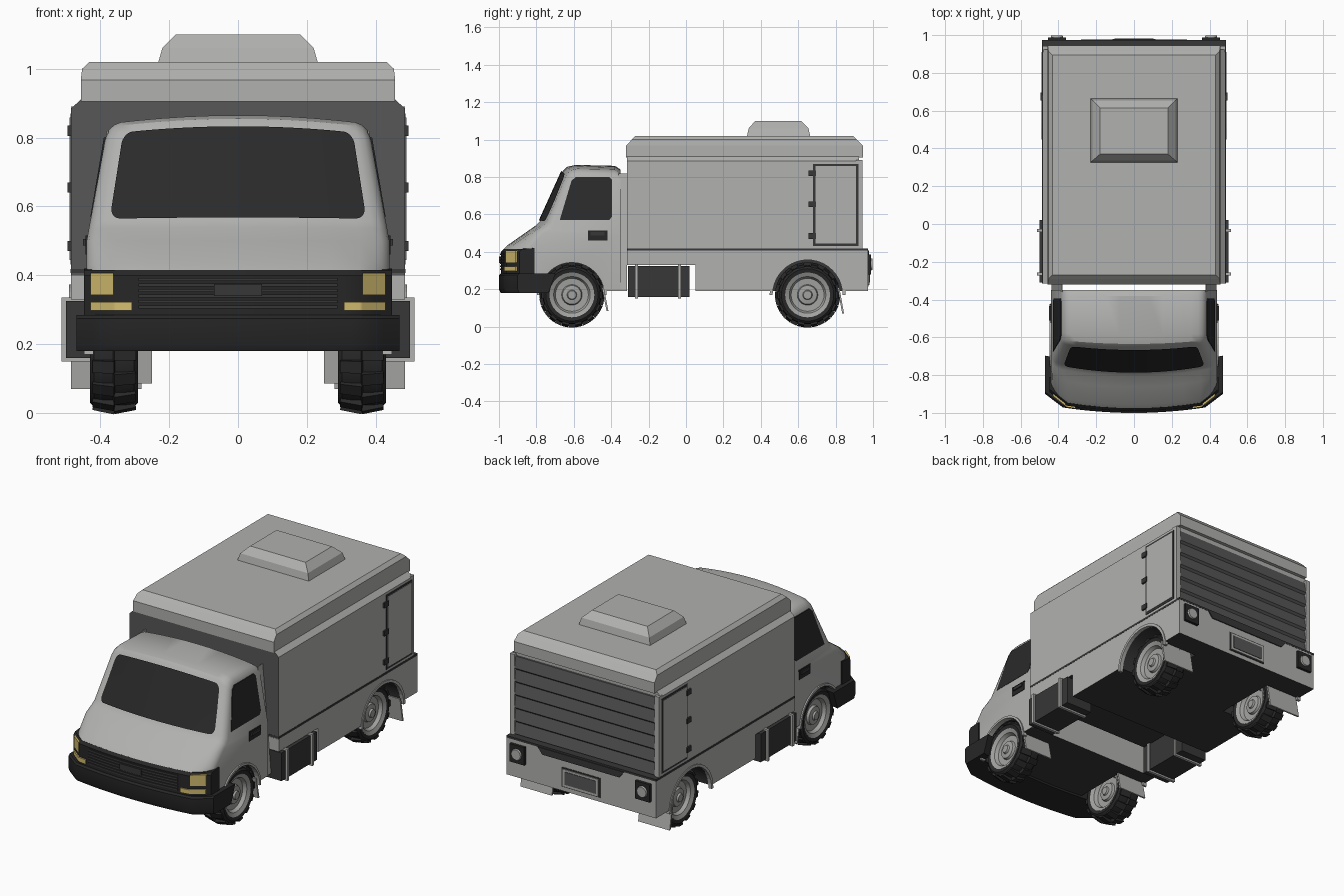
import bpy, bmesh, math
from mathutils import Matrix, Vector

if "Cube" in bpy.data.objects:
    bpy.data.objects.remove(bpy.data.objects["Cube"])


def mat(name, r, g, b):
    m = bpy.data.materials.new(name)
    m.use_nodes = True
    m.diffuse_color = (r, g, b, 1)
    m.node_tree.nodes["Principled BSDF"].inputs["Base Color"].default_value = (r, g, b, 1)
    return m


BODY = mat("light grey paint", .44, .44, .43)
PANEL = mat("dark grey panel", .095, .095, .095)
BLACK = mat("black plastic", .02, .02, .02)
GLASS = mat("dark glass", .023, .023, .023)
TYRE = mat("tyre rubber", .022, .022, .022)
RIM = mat("wheel metal", .36, .36, .35)
LAMP = mat("yellow lamp", .66, .51, .16)
TRIM = mat("charcoal trim", .038, .038, .038)


def make(name, bm, mats, rule=None, smooth=None):
    bmesh.ops.recalc_face_normals(bm, faces=bm.faces)
    bm.normal_update()
    if rule:
        for f in bm.faces:
            f.material_index = rule(f)
    me = bpy.data.meshes.new(name)
    bm.to_mesh(me)
    bm.free()
    for m in mats if isinstance(mats, list) else [mats]:
        me.materials.append(m)
    ob = bpy.data.objects.new(name, me)
    bpy.context.collection.objects.link(ob)
    if smooth:
        shade(ob, smooth)
    return ob


def activate(ob):
    bpy.ops.object.select_all(action='DESELECT')
    ob.select_set(True)
    bpy.context.view_layer.objects.active = ob


def shade(ob, angle):
    activate(ob)
    bpy.ops.object.shade_smooth_by_angle(angle=math.radians(angle))


def loft(rings, caps=True, closed=True):
    bm = bmesh.new()
    vs = [[bm.verts.new(p) for p in r] for r in rings]
    n = len(vs[0])
    for a, b in zip(vs, vs[1:]):
        for i in range(n if closed else n - 1):
            j = (i + 1) % n
            bm.faces.new((a[i], a[j], b[j], b[i]))
    if caps:
        bm.faces.new(vs[0])
        bm.faces.new(vs[-1])
    return bm


def box(name, x, y, z, m):
    pts = [(x[0], y[0]), (x[1], y[0]), (x[1], y[1]), (x[0], y[1])]
    return make(name, loft([[(*p, h) for p in pts] for h in z]), m)


def prism(name, pts, x0, x1, m, rule=None):
    """Side profile (y, z) extruded across x."""
    return make(name, loft([[(x, *p) for p in pts] for x in (x0, x1)]), m, rule)


def lathe(name, profile, centre, m, caps=True, seg=32):
    """Profile (radius, x) spun about the axle."""
    cx, cy, cz = centre
    rings = [[(cx + x, cy + r * math.cos(i * math.tau / seg), cz + r * math.sin(i * math.tau / seg))
              for i in range(seg)] for r, x in profile]
    return make(name, loft(rings, caps), m, smooth=35)


def cut_wheel_wells(ob, y, radius):
    for s in (-1, 1):
        well = lathe("wheel_well_cutter", [(radius, s * .26), (radius, s * .6)], (0, y, .17), TRIM)
        mod = ob.modifiers.new("well", 'BOOLEAN')
        mod.object, mod.operation, mod.solver = well, 'DIFFERENCE', 'EXACT'
        mod.material_mode = 'TRANSFER'
        activate(ob)
        bpy.ops.object.modifier_apply(modifier=mod.name)
        bpy.data.objects.remove(well)


def clamp(v):
    return max(0, min(1, v))


def width(z):
    return .44 - max(0, z - .5) * .17


def bend(s, y, z, w=None):
    """Bow the nose in plan, sweep its corners, arch the roof and lean the sides in."""
    bow = .045 * s * s * clamp((-.55 - y) / .2)
    corner = .055 * clamp((abs(s) - .8) / .2) * clamp((-.85 - y) / .1)
    return s * (w or width(z)), y + bow + corner, z - .025 * s * s * clamp((z - .5) / .35)


def bowed(name, profile, s0, s1, w, m, n=20):
    rings = [[bend(s0 + (s1 - s0) * i / n, y, z, w) for y, z in profile] for i in range(n + 1)]
    return make(name, loft(rings), m, smooth=30)


def rect(y0, y1, z0, z1):
    return [(y0, z0), (y0, z1), (y1, z1), (y1, z0)]


# Cab shell with rounded side edges
side = [(-.35, .19), (-.35, .84), (-.38, .86), (-.59, .865), (-.635, .855), (-.66, .83),
        (-.78, .565), (-.805, .54), (-.955, .435), (-.978, .412), (-.978, .19)]
half = [(1, .94), (.985, .972), (.95, .992), (.9, 1), (.8, 1), (.6, 1), (.4, 1), (.2, 1)]
stations = [(-s, f) for s, f in half] + [(0, 1)] + half[::-1]
bm = loft([[(s, -.35 + (y + .35) * f, .19 + (z - .19) * f) for y, z in side] for s, f in stations])
bmesh.ops.bisect_plane(bm, geom=bm.verts[:] + bm.edges[:] + bm.faces[:],
                       plane_co=(0, 0, .5), plane_no=(0, 0, 1))
for v in bm.verts:
    v.co = bend(*v.co)
cab = make("cab", bm, [BODY, TRIM], lambda f: int(f.normal.z < -.9))
cut_wheel_wells(cab, -.61, .175)
shade(cab, 32)

# Windscreen following the bowed front
cols = []
for i in range(41):
    s = .87 * math.sin(math.pi / 2 * (i / 20 - 1))
    e = 1 - clamp((.87 - abs(s)) / .07)
    c = .13 * (1 - math.sqrt(1 - e * e))
    cols.append([bend(s, -.787 + .12 * t, .568 + .265 * t) for t in (c, .5, 1 - c)])
make("windscreen", loft(cols, caps=False, closed=False), GLASS, smooth=30)

# Bumper, grille and lamps
bowed("front_bumper", [(-.99, .18), (-1, .2), (-1, .275), (-.99, .285), (-.74, .285), (-.78, .18)],
      -1, 1, .47, BLACK)
bowed("grille_surround", [(-.99, .28), (-.99, .4), (-.975, .415), (-.86, .42), (-.86, .28)],
      -1, 1, .447, BLACK)
for i in range(6):
    z = .303 + i * .016
    bowed("grille_slat", rect(-.995, -.98, z, z + .009), -.65, .65, .445, TRIM)
box("grille_plate", (-.07, .07), (-1, -.98), (.34, .375), TRIM)
for s in (-1, 1):
    bowed("headlamp", rect(-.996, -.975, .343, .407), s * .81, s * .96, .447, LAMP, 4)
    bowed("indicator", rect(-.998, -.975, .297, .323), s * .69, s * .96, .447, LAMP, 27)

# Cab side windows, handles and the joint to the cargo box
pane = [(-.675, .57), (-.612, .78), (-.59, .8), (-.41, .8), (-.395, .785), (-.395, .59), (-.41, .57)]
for s in (-1, 1):
    make("side_window", loft([[(s * (width(z) + d), y, z) for y, z in pane] for d in (-.015, .001)]), GLASS)
    box("handle_recess", (s * .43, s * .443), (-.525, -.42), (.46, .515), BLACK)
    box("door_handle", (s * .43, s * .45), (-.51, -.435), (.487, .505), TRIM)
    make("cab_joint", loft([[(s * (width(z) - d), y, z) for y, z in rect(-.36, -.315, .19, .82)]
                            for d in (.004, .008)]), BODY)

# Cargo box: shell, roof cap and roof hatch
shell = [(-.485, .4), (-.485, .885), (-.455, .912), (.455, .912), (.485, .885), (.485, .4)]
make("cargo_box", loft([[(x, y, z) for x, z in shell] for y in (-.315, .925)]), [BODY, PANEL],
     lambda f: int(f.normal.y < -.9))


def stack(name, levels, m):
    make(name, loft([[(-x, y0, z), (x, y0, z), (x, y1, z), (-x, y1, z)] for x, y0, y1, z in levels]), m)


stack("roof_cap", [(.457, -.32, .945, .905), (.457, -.32, .945, .968),
                   (.453, -.29, .915, 1), (.432, -.27, .895, 1.02)], BODY)
stack("roof_hatch", [(.233, .325, .665, 1.015), (.22, .335, .655, 1.06), (.18, .37, .615, 1.1)], BODY)

# Lower skirt with rear wheel wells, and the dark seam above it
skirt = prism("lower_skirt", [(-.315, .33), (.05, .33), (.05, .19), (.972, .19), (.972, .408), (-.315, .408)],
              -.486, .486, [BODY, TRIM], lambda f: int(f.normal.z < -.9))
cut_wheel_wells(skirt, .65, .19)
shade(skirt, 32)
box("skirt_seam", (-.487, .487), (-.316, .973), (.406, .418), TRIM)

# Rear shutter with overlapping slats
slats = []
for i in range(6):
    z = .425 + i * .077
    slats += [(.942, z), (.93, z + .066)]
prism("rear_shutter", slats + [(.915, .885), (.915, .425)], -.455, .455, PANEL)
step = [(-.28, .408), (.28, .408), (.25, .37), (-.25, .37)]
make("rear_step", loft([[(x, y, z) for x, z in step] for y in (.965, .978)]), TRIM)
box("plate_recess", (-.125, .125), (.965, .975), (.215, .33), TRIM)
box("plate_frame", (-.115, .115), (.965, .98), (.222, .322), BODY)
box("plate", (-.102, .102), (.97, .983), (.235, .31), PANEL)


def arc(y, r0, r1):
    a = [math.pi * i / 20 for i in range(21)]
    return ([(y + r1 * math.cos(t), .17 + r1 * math.sin(t)) for t in a]
            + [(y + r0 * math.cos(t), .17 + r0 * math.sin(t)) for t in a[::-1]])


for s in (-1, 1):
    # Rear posts and tail lamps
    box("rear_post", (s * .455, s * .485), (.91, .943), (.41, .89), BODY)
    box("tail_lamp_housing", (s * .36, s * .455), (.96, .988), (.28, .385), BLACK)
    bm = bmesh.new()
    bmesh.ops.create_cone(bm, cap_ends=True, segments=20, radius1=.035, radius2=.03, depth=.02,
                          matrix=Matrix.Translation((s * .408, .988, .333)) @ Matrix.Rotation(-math.pi / 2, 4, 'X'))
    make("tail_lamp", bm, BODY, smooth=30)
    # Side door with frame and hinges
    box("side_door_frame", (s * .48, s * .4875), (.68, .922), (.432, .87), TRIM)
    box("side_door", (s * .48, s * .49), (.692, .91), (.445, .858), BODY)
    for z in (.485, .655, .82):
        box("door_hinge", (s * .48, s * .495), (.655, .695), (z - .015, z + .015), TRIM)
    # Fuel tank and straps
    box("fuel_tank", (s * .33, s * .5), (-.31, .02), (.16, .325), TRIM)
    for y in (-.265, -.035):
        box("tank_strap", (s * .325, s * .513), (y - .008, y + .008), (.15, .335), BODY)
    # Wheel arch lips and mud flaps
    prism("front_arch_lip", arc(-.61, .173, .186), s * .42, s * .448, BODY)
    prism("rear_arch_lip", arc(.65, .187, .203), s * .47, s * .491, BODY)
    prism("front_mud_flap", [(-.45, .21), (-.44, .21), (-.415, .085), (-.425, .085)], s * .25, s * .43, BODY)
    prism("rear_mud_flap", [(.81, .21), (.82, .21), (.845, .07), (.835, .07)], s * .28, s * .485, BODY)
    # Wheels: open tyre, dished rim and chunky lugs
    for y, end in ((-.61, "front"), (.65, "rear")):
        c = Vector((s * .36, y, .17))
        tread = [(.112, .03), (.118, .064), (.14, .07), (.153, .058), (.157, .03)]
        lathe(end + "_tyre", tread + [(r, -x) for r, x in tread[::-1]], c, TYRE, caps=False)
        dish = [(.001, .062), (.022, .062), (.026, .052), (.05, .048), (.055, .034),
                (.088, .036), (.098, .056), (.12, .066)]
        lathe(end + "_rim", dish + [(r, -x) for r, x in dish[::-1]], c, RIM)
        bm = bmesh.new()
        for i in range(28):
            k = 1 if i % 2 else -1
            turn = Matrix.Translation(c) @ Matrix.Rotation(i * math.tau / 28, 4, 'X')
            at = turn @ Matrix.Translation((k * .03, 0, .157)) @ Matrix.Rotation(k * .2, 4, 'Y')
            bmesh.ops.create_cube(bm, size=1, matrix=at @ Matrix.Diagonal((.064, .036, .022, 1)))
        make(end + "_tread_lugs", bm, TYRE)
